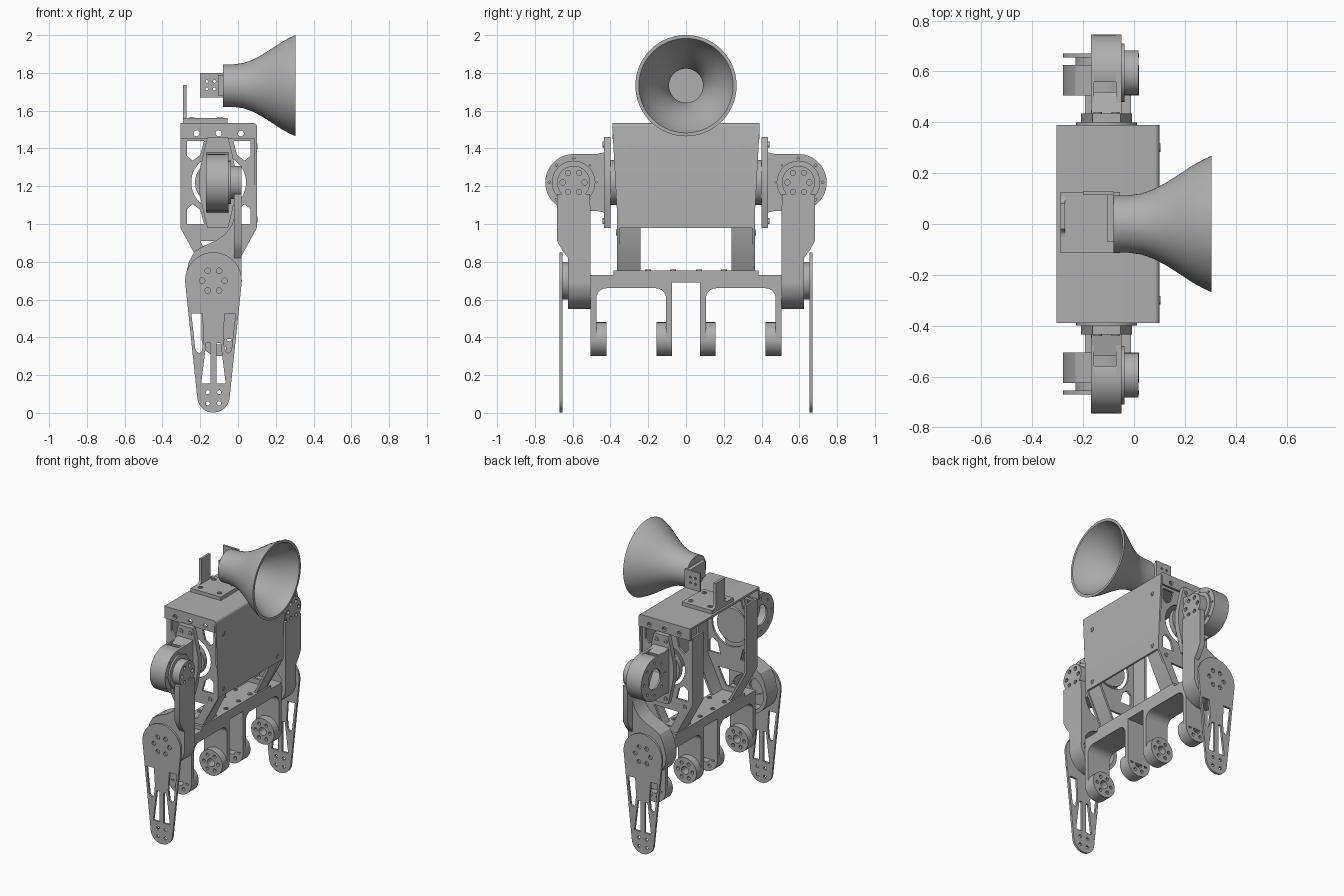
import bpy, bmesh
from math import sin, cos, pi, radians
from mathutils import Vector, Matrix

if "Cube" in bpy.data.objects:
    bpy.data.objects.remove(bpy.data.objects["Cube"])

GREY = (0.43, 0.43, 0.43, 1)
metal = bpy.data.materials.new("plain_grey")
metal.use_nodes = True
metal.diffuse_color = GREY
metal.node_tree.nodes["Principled BSDF"].inputs["Base Color"].default_value = GREY

CX = -0.1025   # centre line of the body
FX = -0.13     # centre line of the feet


def arc(c, r, a0=0, a1=360, n=32):
    full = a1 - a0 == 360
    steps = n if full else n + 1
    return [(c[0] + r * cos(radians(a0 + (a1 - a0) * i / n)),
             c[1] + r * sin(radians(a0 + (a1 - a0) * i / n))) for i in range(steps)]


def bolts(c, ring, r, count=6):
    return [arc((c[0] + ring * cos(2 * pi * i / count), c[1] + ring * sin(2 * pi * i / count)), r, n=12)
            for i in range(count)]


def rect(a0, a1, b0, b1):
    return [(a0, b0), (a1, b0), (a1, b1), (a0, b1)]


def flip(points, centre=0.0):
    return [(2 * centre - a, b) for a, b in reversed(points)]


def finish(name, mesh, mirror=False):
    mesh.materials.clear()
    mesh.materials.append(metal)
    ob = bpy.data.objects.new(name, mesh)
    bpy.context.collection.objects.link(ob)
    if mirror:
        mod = ob.modifiers.new("mirror", 'MIRROR')
        mod.use_axis = (False, True, False)
    bpy.ops.object.select_all(action='DESELECT')
    ob.select_set(True)
    bpy.context.view_layer.objects.active = ob
    bpy.ops.object.shade_smooth_by_angle(angle=radians(30))
    return ob


def plate(name, loops, axis, lo, hi, mirror=False):
    """Extrude an outline with holes along an axis, from lo to hi."""
    curve = bpy.data.curves.new(name, 'CURVE')
    curve.dimensions = '2D'
    curve.fill_mode = 'BOTH'
    curve.extrude = (hi - lo) / 2
    for loop in loops:
        sp = curve.splines.new('POLY')
        sp.points.add(len(loop) - 1)
        for p, (a, b) in zip(sp.points, loop):
            p.co = (a, b, 0, 1)
        sp.use_cyclic_u = True
    tmp = bpy.data.objects.new("tmp", curve)
    bpy.context.collection.objects.link(tmp)
    bpy.context.view_layer.update()
    mesh = bpy.data.meshes.new_from_object(tmp.evaluated_get(bpy.context.evaluated_depsgraph_get()))
    bpy.data.objects.remove(tmp)
    mid = (lo + hi) / 2
    place = {'x': lambda v: (v.z + mid, v.x, v.y),
             'y': lambda v: (v.x, v.z + mid, v.y),
             'z': lambda v: (v.x, v.y, v.z + mid)}[axis]
    for v in mesh.vertices:
        v.co = Vector(place(v.co.copy()))
    bm = bmesh.new()
    bm.from_mesh(mesh)
    bmesh.ops.remove_doubles(bm, verts=bm.verts, dist=1e-5)
    bmesh.ops.recalc_face_normals(bm, faces=bm.faces)
    bm.to_mesh(mesh)
    bm.free()
    return finish(name, mesh, mirror)


def screws(name, centres, axis, lo, hi, mirror=False, r=0.016):
    loops = []
    for c in centres:
        loops += [arc(c, r, n=16), arc(c, r * 0.5, n=6)]
    plate(name, loops, axis, lo, hi, mirror)


# Body cover: bent sheet with rounded corner, tapering towards its lower edge
cover = plate("body_cover", [[(-0.305, 1.535)] + arc((0.08, 1.515), 0.02, 90, 0, 6) +
              [(0.10, 0.98), (0.087, 0.98), (0.087, 1.52), (-0.305, 1.52)]], 'y', -0.39, 0.39)
for v in cover.data.vertices:
    if v.co.z < 1:
        v.co.y *= 0.925
holes = [arc((x, 1.48), 0.016, n=16) for x in (-0.22, CX, 0.015)]
plate("cover_end_flange", [rect(-0.305, 0.09, 1.45, 1.53)] + holes, 'y', 0.375, 0.39, True)
screws("cover_screws", [(y, z) for y in (-0.3, 0.3) for z in (1.025, 1.41)], 'x', 0.1, 0.104)

# Body end frames with windows
window = [(-0.27, 1.44), (-0.27, 1.36), (-0.24, 1.335), (-0.2, 1.365), (-0.18, 1.44)]
low = [(a, 2.44 - b) for a, b in reversed(window)]
outline = [(-0.305, 1.46), (-0.305, 0.98), (-0.18, 0.75)]
end_loops = [outline + flip(outline, CX), arc((CX, 1.22), 0.145, n=48),
             [(-0.2, 0.91), (-0.14, 0.79), (-0.065, 0.79), (-0.005, 0.91)]]
for w in (window, low):
    end_loops += [w, flip(w, CX)]
plate("body_end_frame", end_loops, 'y', 0.35, 0.365, True)
screws("end_frame_screws", [(x, 0.955) for x in (-0.245, 0.035)], 'y', 0.365, 0.371, True)
strip = [(-0.305, 1.46), (-0.305, 0.98), (-0.18, 0.75), (-0.163, 0.75), (-0.29, 0.985), (-0.29, 1.46)]
plate("rear_strut", [strip], 'y', 0.24, 0.36, True)
plate("front_strut", [flip([(a + 0.013 * (b > 0.97), b) for a, b in strip], CX)], 'y', 0.24, 0.36, True)

# Base frame with four hangers
half = ([(0.075, 0.69), (0.075, 0.39), (0.105, 0.39)] + arc((0.16, 0.605), 0.055, 180, 90, 8) +
        arc((0.42, 0.605), 0.055, 90, 0, 8) +
        [(0.475, 0.39), (0.505, 0.39), (0.505, 0.73), (0.385, 0.73), (0.385, 0.755)])
plate("base_frame", [half + flip(half)], 'x', CX - 0.09, CX + 0.09)
screws("base_screws", [(x, y) for x in (-0.16, -0.045) for y in (-0.2, -0.07, 0.07, 0.2)], 'z', 0.755, 0.76)
for name, y0, y1 in (("inner_roller", 0.075, 0.157), ("outer_roller", 0.422, 0.505)):
    c = (CX, 0.39)
    plate(name, [arc(c, 0.09, n=40), arc(c, 0.028, n=20)] + bolts(c, 0.056, 0.012), 'y', y0, y1, True)

# Hip yaw joint: output disc, bracket and its screws
hip = (CX - 0.005, 1.22)
plate("hip_yaw_disc", [arc(hip, 0.12, n=48)], 'y', 0.365, 0.4, True)
side = [(hip[0] - 0.055, 1.46), (hip[0] - 0.075, 1.38), (hip[0] - 0.1, 1.26), (hip[0] - 0.1, 1.18),
        (hip[0] - 0.075, 1.06), (hip[0] - 0.055, 0.98)]
plate("hip_bracket", [side + flip(side, hip[0])], 'y', 0.4, 0.435, True)
screws("hip_screws", [(hip[0] + dx, z) for dx in (-0.035, 0.035) for z in (1.015, 1.42)],
       'y', 0.435, 0.441, True)

# Hip drum: C-shaped wall, neck block and two flanges
drum = (0.595, 1.22)
plate("hip_drum_wall", [arc(drum, 0.15, -104, 104, 40) + arc(drum, 0.135, 104, -104, 40)],
      'x', -0.168, -0.05, True)
plate("hip_neck", [[(0.43, 1.06), (0.52, 1.08), (0.505, 1.14), (0.47, 1.2), (0.47, 1.24),
                    (0.505, 1.3), (0.52, 1.36), (0.43, 1.38)]], 'x', -0.168, -0.05, True)
body = [(0.435, 1.37), (0.435, 1.07)] + arc(drum, 0.15, -90, 90, 36)
plate("hip_rear_flange", [body, arc(drum, 0.07)] + bolts(drum, 0.115, 0.009, 8), 'x', -0.17, -0.158, True)
plate("hip_front_flange", [body, arc(drum, 0.06)] + bolts(drum, 0.128, 0.007, 8), 'x', -0.07, -0.05, True)
plate("hip_pitch_hub", [arc(drum, 0.115, n=48)], 'x', -0.05, -0.038, True)

# Thigh: bolted cap, arm, swept shoulder and knee drum
plate("thigh_cap", [arc(drum, 0.0875, n=40)] + bolts(drum, 0.058, 0.014), 'x', -0.04, 0.018, True)
plate("thigh_arm", [[(0.508, 1.16), (0.508, 0.7), (0.622, 0.7), (0.625, 0.82), (0.655, 0.86), (0.682, 0.91),
                     (0.682, 1.16)]], 'x', -0.02, 0.018, True)
knee = (FX, 0.70)
sweep = [(0.018, 0.70), (0.018, 1.1), (-0.008, 1.1), (-0.015, 1.05), (-0.035, 0.99), (-0.07, 0.945),
         (-0.12, 0.91), (-0.18, 0.885), (-0.23, 0.855), (-0.26, 0.8)]
shell = sweep + arc(knee, 0.15, 160, 360, 36)[:-1]
plate("thigh_knee_shell", [shell, arc(knee, 0.125, n=40)], 'y', 0.505, 0.61, True)
plate("knee_flange", [shell, arc(knee, 0.055)], 'y', 0.605, 0.625, True)
plate("knee_hub", [arc(knee, 0.1, n=40)], 'y', 0.622, 0.656, True)

# Foot plate: rounded taper with slots and bolt holes
foot = arc(knee, 0.15, 187, -7, 40) + arc((FX, 0.088), 0.086, -7, -173, 24)
upper_slot = [(-0.247, 0.525), (-0.225, 0.33), (-0.205, 0.315), (-0.19, 0.33), (-0.182, 0.4), (-0.19, 0.525)]
lower_slot = [(-0.168, 0.37), (-0.195, 0.155), (-0.146, 0.155), (-0.146, 0.37)]
foot_loops = [foot] + bolts(knee, 0.06, 0.015)
for s in (upper_slot, lower_slot):
    foot_loops += [s, flip(s, FX)]
foot_loops += [arc((FX + dx, z), 0.011, n=12) for dx in (-0.03, 0.03) for z in (0.05, 0.11)]
plate("foot_plate", foot_loops, 'y', 0.655, 0.67, True)

# Top mount: base plate, upright tab and sensor plates
plate("mount_base", [rect(-0.29, -0.055, -0.115, 0.125)], 'z', 1.535, 1.56)
screws("mount_screws", [(x, y) for x in (-0.245, -0.095) for y in (-0.07, 0.08)], 'z', 1.56, 1.565)
tab = arc((0.11, 1.59), 0.03, 270, 180, 6) + [(0.08, 1.735), (-0.02, 1.735)] + arc((-0.05, 1.59), 0.03, 0, -90, 6)
plate("mount_tab", [tab], 'x', -0.29, -0.272)
grid = [arc((x, z), 0.008, n=10) for x in (-0.165, -0.125) for z in (1.715, 1.755)]
plate("horn_side_plate", [rect(-0.2, -0.08, 1.67, 1.80)] + grid, 'y', 0.115, 0.13)
plate("horn_back_plate", [rect(-0.07, 0.12, 1.68, 1.79)], 'x', -0.105, -0.08)

# Horn: profile spun about its axis, with a perforated throat disc
profile = [(-0.08, 0.0), (-0.08, 0.112), (-0.02, 0.113), (0.03, 0.12), (0.08, 0.138), (0.13, 0.165), (0.18, 0.197),
           (0.23, 0.23), (0.27, 0.252), (0.305, 0.268), (0.305, 0.25), (0.27, 0.236), (0.23, 0.214), (0.18, 0.181),
           (0.13, 0.148), (0.08, 0.12), (0.03, 0.1), (-0.02, 0.09), (-0.065, 0.09), (-0.065, 0.0)]
bm = bmesh.new()
verts = [bm.verts.new((x, 0, r)) for x, r in profile]
edges = [bm.edges.new(p) for p in zip(verts, verts[1:])]
bmesh.ops.spin(bm, geom=verts + edges, cent=(0, 0, 0), axis=(1, 0, 0), angle=2 * pi, steps=72, use_merge=True)
bmesh.ops.remove_doubles(bm, verts=bm.verts, dist=1e-5)
bmesh.ops.recalc_face_normals(bm, faces=bm.faces)
bmesh.ops.transform(bm, matrix=Matrix.Translation((0, 0, 1.7325)), verts=bm.verts)
horn_mesh = bpy.data.meshes.new("horn")
bm.to_mesh(horn_mesh)
bm.free()
finish("horn", horn_mesh)
dots = [arc((y, z), 0.009, n=10) for y in (-0.045, -0.015, 0.015, 0.045) for z in (1.715, 1.755)]
plate("throat_disc", [arc((0, 1.7325), 0.089, n=40)] + dots, 'x', -0.066, -0.058)
